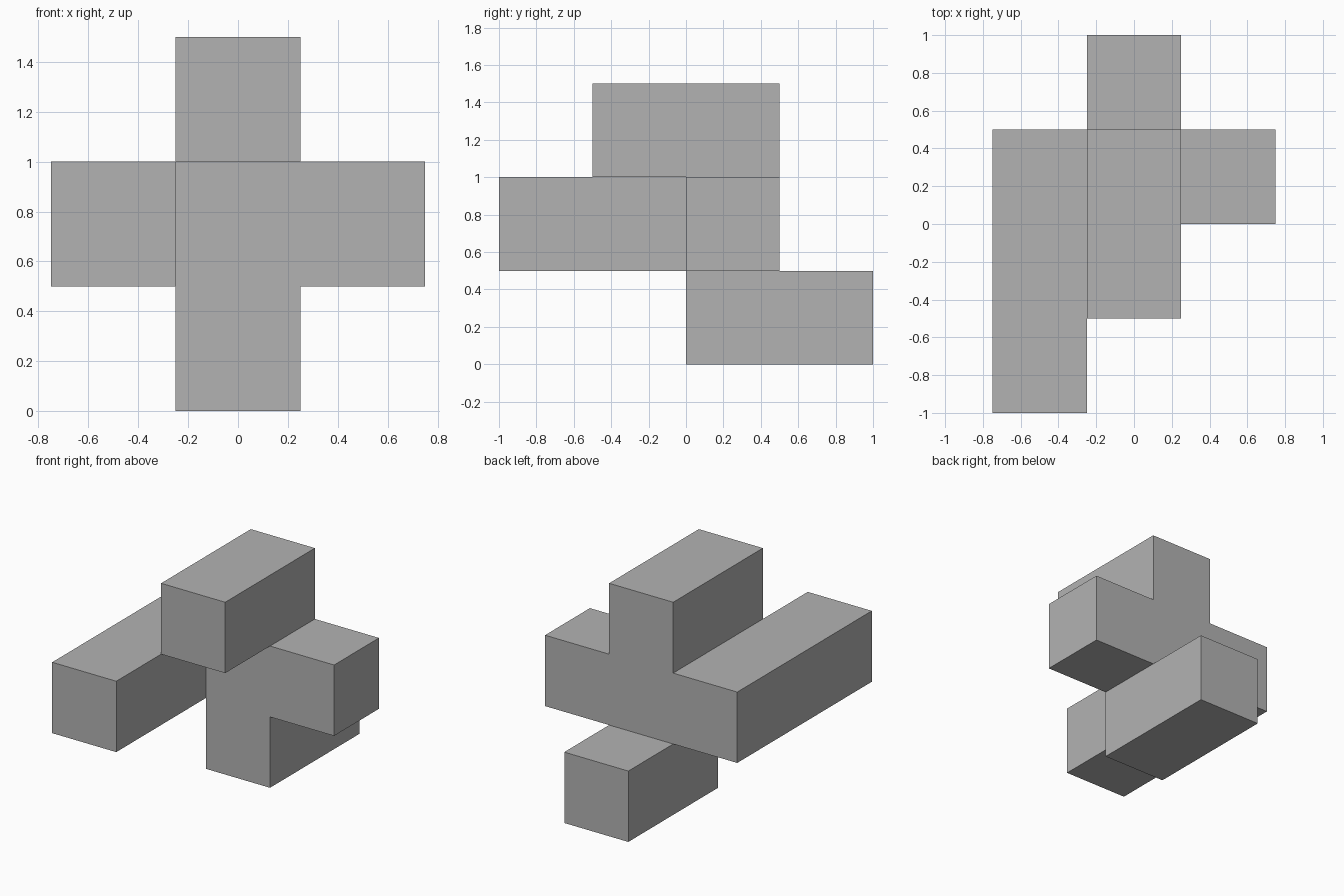
import bpy
import bmesh
from mathutils import Vector

old = bpy.data.objects.get("Cube")
if old:
    bpy.data.objects.remove(old, do_unlink=True)

SIZE = 0.5


def make_material(name, colour):
    mat = bpy.data.materials.new(name)
    mat.use_nodes = True
    mat.diffuse_color = colour
    mat.node_tree.nodes["Principled BSDF"].inputs["Base Color"].default_value = colour
    return mat


def bar(x, z, y_start, y_end):
    """Cells of one bar running along y."""
    return {(x, y, z) for y in range(y_start, y_end)}


# Bars in half-unit cells: long right arm, centre, short left arm, foot, top
cells = (bar(-1, 1, -2, 1) | bar(0, 1, 0, 1) | bar(1, 1, 0, 1)
         | bar(0, 0, 0, 2) | bar(0, 2, -1, 1))

# Skin only the exposed sides of the cells, so no faces remain inside
bm = bmesh.new()
for cell in cells:
    centre = Vector((cell[0], cell[1] + 0.5, cell[2] + 0.5)) * SIZE
    for axis in range(3):
        for sign in (-1, 1):
            normal = Vector((0, 0, 0))
            normal[axis] = sign
            if tuple(int(c + n) for c, n in zip(cell, normal)) in cells:
                continue
            u = Vector((0, 0, 0))
            u[(axis + 1) % 3] = 1
            v = normal.cross(u)
            corners = (-u - v, u - v, u + v, v - u)
            bm.faces.new([bm.verts.new(centre + (normal + c) * SIZE / 2)
                          for c in corners])

# Weld the skin and merge coplanar squares into clean flat faces
bmesh.ops.remove_doubles(bm, verts=bm.verts[:], dist=0.001)
bmesh.ops.dissolve_limit(bm, angle_limit=0.01, verts=bm.verts[:], edges=bm.edges[:])

mesh = bpy.data.meshes.new("block_puzzle_piece")
bm.to_mesh(mesh)
bm.free()
mesh.materials.append(make_material("plain grey", (0.45, 0.45, 0.45, 1)))
piece = bpy.data.objects.new("block_puzzle_piece", mesh)
bpy.context.collection.objects.link(piece)
